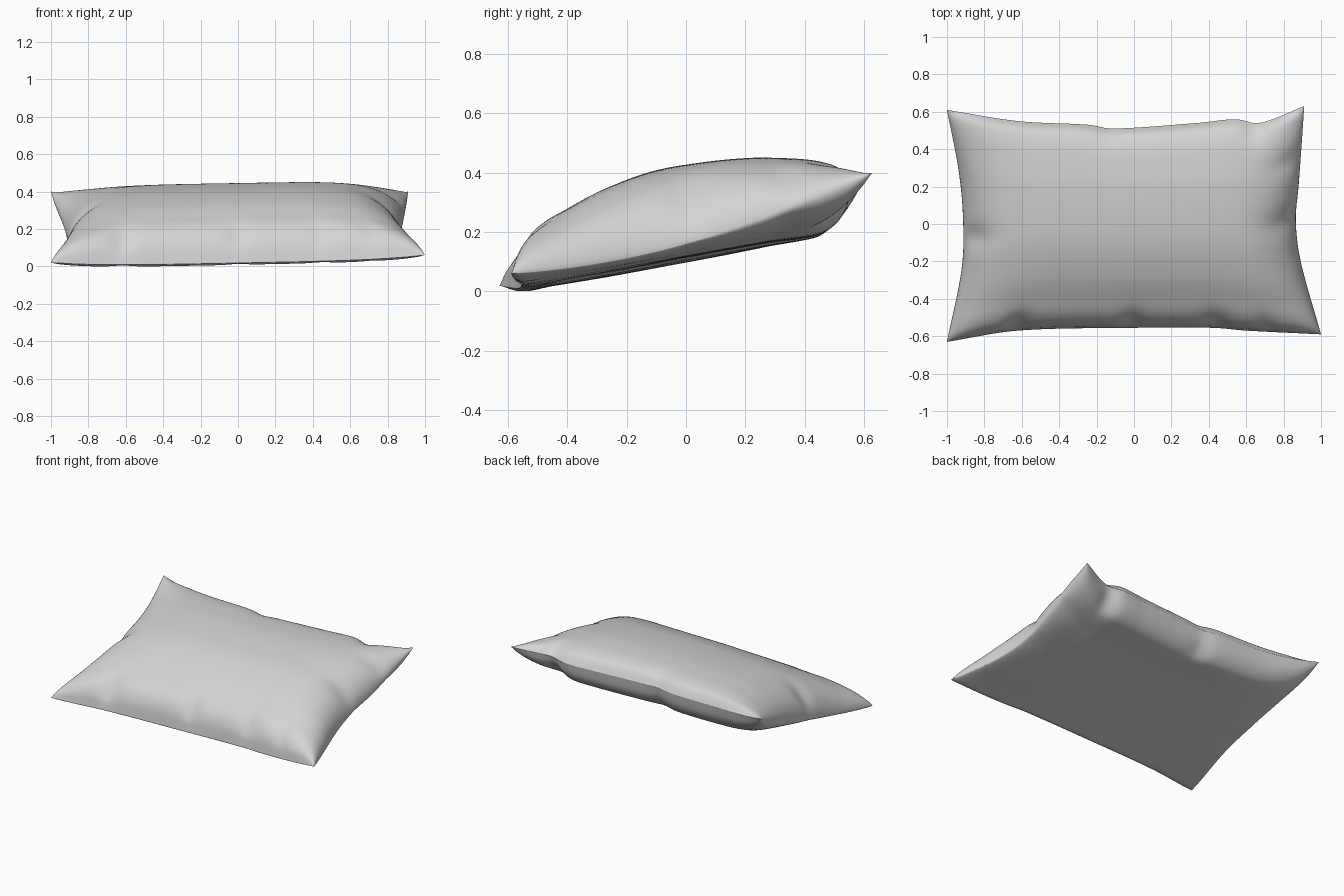
import bpy, bmesh, math

cube = bpy.data.objects.get("Cube")
if cube:
    bpy.data.objects.remove(cube, do_unlink=True)


def curve(points):
    """Smooth curve through (t, value) points."""
    n = len(points)
    slopes = []
    for i in range(n):
        a, b = points[max(i - 1, 0)], points[min(i + 1, n - 1)]
        slopes.append((b[1] - a[1]) / (b[0] - a[0]))

    def value(t):
        i = 0
        while i < n - 2 and t > points[i + 1][0]:
            i += 1
        (t0, a), (t1, b) = points[i], points[i + 1]
        d = t1 - t0
        s = (t - t0) / d
        return ((1 + 2 * s) * (1 - s) ** 2 * a + s * (1 - s) ** 2 * d * slopes[i]
                + s * s * (3 - 2 * s) * b + s * s * (s - 1) * d * slopes[i + 1])
    return value


# Seam outline: side edges as x along v, front and back edges as y along u
left_edge = curve([(-1, -1), (-.35, -.92), (.1, -.915), (.5, -.94), (1, -1)])
right_edge = curve([(-1, 1), (-.35, .89), (0, .865), (.3, .88), (.75, .9), (1, .91)])
front_edge = curve([(-1, -.63), (-.62, -.57), (0, -.555), (.42, -.555), (.6, -.57), (1, -.59)])
back_edge = curve([(-1, .61), (-.6, .55), (-.2, .53), (-.08, .51), (.4, .54),
                   (.62, .56), (.75, .54), (1, .63)])

# Puff above and below the seam plane, from front to back
top_puff = curve([(-1, 0), (-.98, .085), (-.9, .148), (-.7, .182), (-.5, .206), (-.2, .214),
                  (.1, .19), (.4, .152), (.6, .117), (.85, .07), (.94, .045), (1, 0)])
bottom_puff = curve([(-1, 0), (-.95, .026), (-.8, .046), (-.5, .075), (0, .114), (.5, .154),
                     (.8, .175), (.9, .15), (.97, .085), (1, 0)])

# Puckers in the cloth: side, position along that seam, depth, width
PUCKERS = [("front", -.62, .4, .06), ("front", 0, .35, .05), ("front", .45, .3, .06),
           ("front", .72, .2, .05), ("back", -.1, .2, .08), ("back", .72, .4, .07),
           ("left", -.1, .25, .1), ("right", 0, .2, .1), ("right", .55, .2, .1)]


def pucker(u, v):
    """Share of the puff left after gathers near the seam."""
    keep = 1
    for side, at, depth, width in PUCKERS:
        along = u if side in ("front", "back") else v
        away = {"front": 1 + v, "back": 1 - v, "left": 1 + u, "right": 1 - u}[side]
        keep -= depth * math.exp(-((along - at) / width) ** 2 - (away / .13) ** 2)
    return max(keep, .1)


def pillow_point(u, v, side):
    x = left_edge(v) + (right_edge(v) - left_edge(v)) * (u + 1) / 2
    y = front_edge(u) + (back_edge(u) - front_edge(u)) * (v + 1) / 2
    back, front = max(v, 0), max(-v, 0)
    # The seam sags between the corners on every side
    z = .22 + .18 * v + .02 * x * (1 - back ** 3)
    z -= (1 - u ** 4) * (.022 * front ** 8 + .05 * back ** 8)
    side_sag = .07 * (1 - v * v)
    z -= side_sag
    if abs(u) < 1 and abs(v) < 1:
        # The underside narrows towards the back
        power = 5 if side > 0 else 7 - 3.5 * back
        fullness = (1 - abs(u) ** power) ** .5 * pucker(u, v)
        puff = top_puff(v) if side > 0 else -bottom_puff(v)
        z += fullness * (puff + side_sag)
    return x, y, max(z, 0)


# Two cloth panels that share their seam
COLS, ROWS = 80, 64


def spread(i, count):
    return math.sin(math.pi * (i / count - .5))


bm = bmesh.new()
seam = {}
for side in (1, -1):
    panel = {}
    for i in range(COLS + 1):
        for j in range(ROWS + 1):
            on_seam = i in (0, COLS) or j in (0, ROWS)
            if on_seam and (i, j) in seam:
                panel[i, j] = seam[i, j]
                continue
            panel[i, j] = bm.verts.new(pillow_point(spread(i, COLS), spread(j, ROWS), side))
            if on_seam:
                seam[i, j] = panel[i, j]
    for i in range(COLS):
        for j in range(ROWS):
            quad = [panel[i, j], panel[i + 1, j], panel[i + 1, j + 1], panel[i, j + 1]]
            bm.faces.new(quad if side > 0 else quad[::-1])

mesh = bpy.data.meshes.new("pillow")
bm.to_mesh(mesh)
bm.free()
pillow = bpy.data.objects.new("pillow", mesh)
bpy.context.collection.objects.link(pillow)

# Plain grey cloth
cloth = bpy.data.materials.new("grey cloth")
cloth.use_nodes = True
cloth.diffuse_color = (.66, .66, .66, 1)
cloth.node_tree.nodes["Principled BSDF"].inputs["Base Color"].default_value = (.66, .66, .66, 1)
mesh.materials.append(cloth)

bpy.context.view_layer.objects.active = pillow
pillow.select_set(True)
bpy.ops.object.shade_smooth_by_angle(angle=math.radians(100))
